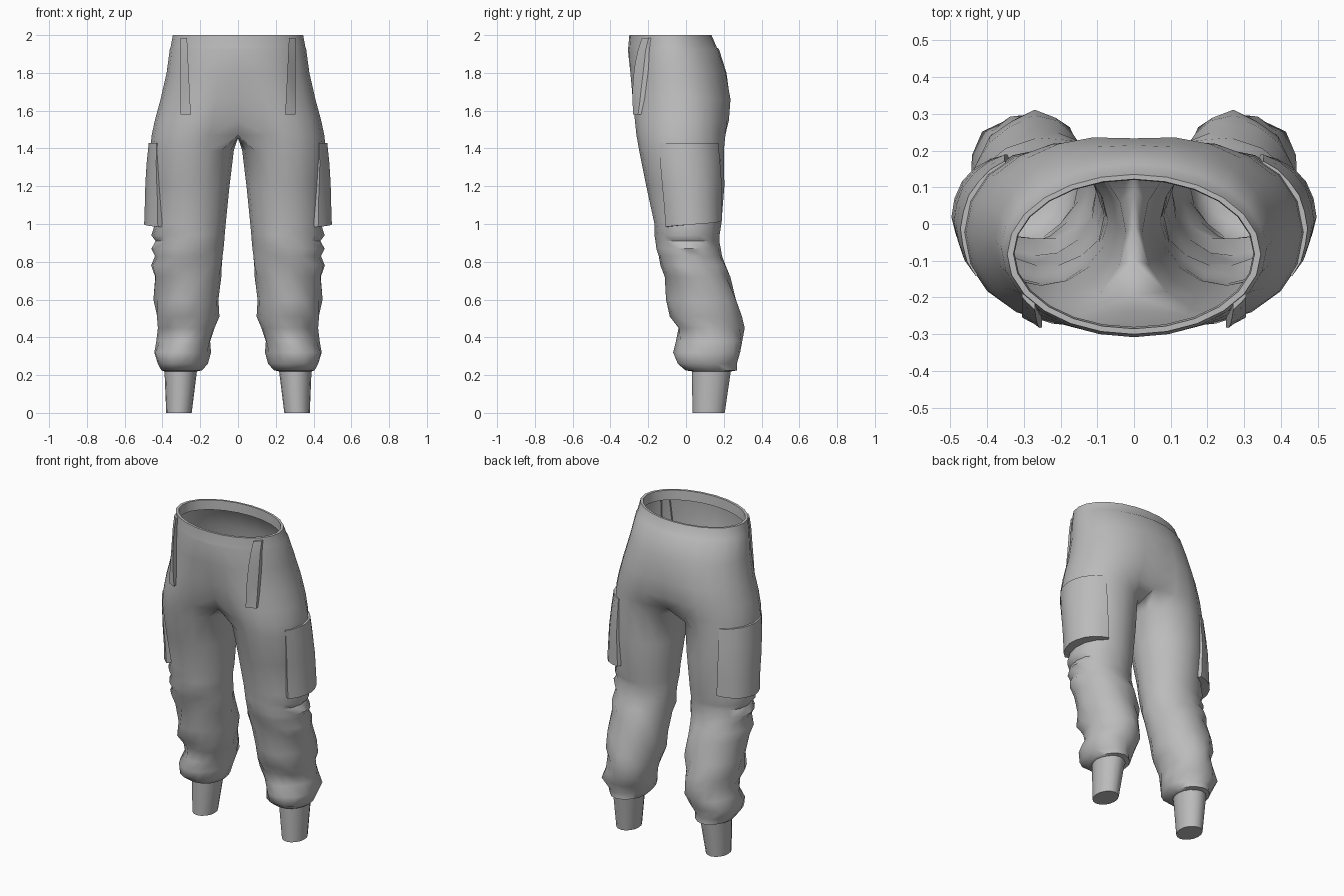
import bpy, bmesh
from math import sin, cos, pi, radians
from mathutils import Vector
from mathutils.bvhtree import BVHTree

cube = bpy.data.objects.get("Cube")
if cube:
    bpy.data.objects.remove(cube)

grey = bpy.data.materials.new("cloth grey")
grey.use_nodes = True
colour = (0.5, 0.5, 0.5, 1)
grey.diffuse_color = colour
grey.node_tree.nodes["Principled BSDF"].inputs["Base Color"].default_value = colour

HALF = 12    # segments around half of the hips
SIDES = 16   # segments around one leg


def finish(name, bm, angle=40):
    """Turn a half mesh into a mirrored, smooth-shaded object."""
    bmesh.ops.recalc_face_normals(bm, faces=bm.faces)
    mesh = bpy.data.meshes.new(name)
    bm.to_mesh(mesh)
    obj = bpy.data.objects.new(name, mesh)
    bpy.context.collection.objects.link(obj)
    mesh.materials.append(grey)
    mirror = obj.modifiers.new("mirror", 'MIRROR')
    mirror.use_clip = True
    bpy.ops.object.select_all(action='DESELECT')
    obj.select_set(True)
    bpy.context.view_layer.objects.active = obj
    bpy.ops.object.shade_smooth_by_angle(angle=radians(angle))
    return obj


def oval(j, inner, outer, front, back, ruffle=0, z=0):
    """Point j of a leg ring; point 0 is the inner front corner."""
    a = -pi / 4 + j * 2 * pi / SIDES
    r = 1 + ruffle * (sin(3 * a + 23 * z) + sin(5 * a - 31 * z))
    return Vector(((inner + outer) / 2 + r * (outer - inner) / 2 * sin(a),
                   (front + back) / 2 - r * (back - front) / 2 * cos(a), z))


def bridge(bm, low, high, closed):
    n = len(low)
    for j in range(n if closed else n - 1):
        k = (j + 1) % n
        bm.faces.new((low[j], low[k], high[k], high[j]))


# Hip rings: height, half width, front, back, blend towards the leg shape
hips = [
    (1.94, .325, -.28, .12, 0), (2, .328, -.285, .122, 0), (2, .345, -.3, .135, 0),
    (1.935, .357, -.306, .163, 0), (1.925, .361, -.308, .175, 0),
    (1.8, .378, -.305, .22, .15), (1.66, .41, -.295, .247, .35),
    (1.55, .44, -.285, .24, .65), (1.47, .457, -.265, .222, 1),
]
# Leg rings: height, inner, outer, front, back
legs = [
    (1.39, .022, .465, -.248, .2), (1.2, .045, .456, -.21, .203),
    (1.0, .065, .44, -.167, .187), (.94, .07, .458, -.165, .18),
    (.91, .074, .437, -.16, .178), (.87, .078, .46, -.157, .184),
    (.83, .082, .44, -.145, .19), (.78, .086, .46, -.135, .21),
    (.72, .09, .44, -.115, .232), (.6, .1, .444, -.098, .272),
    (.51, .108, .437, -.09, .292), (.45, .12, .42, -.05, .3),
    (.38, .14, .425, -.045, .306), (.32, .15, .45, -.06, .295),
    (.26, .165, .43, -.05, .262), (.225, .19, .405, -.005, .268),
    (.22, .215, .39, .03, .24),
]

# Trouser body: half hips, crotch strip, one leg
bm = bmesh.new()
previous = None
for z, width, front, back, blend in hips:
    ring = []
    for j in range(HALF + 1):
        a = pi * j / HALF
        p = Vector((width * sin(a), (front + back) / 2 - (back - front) / 2 * cos(a), z))
        p = p.lerp(oval(j, .012, width, front, back, 0, z), blend * (1 - .5 * j / HALF))
        if j in (0, HALF):
            p.x = 0
        ring.append(bm.verts.new(p))
    if previous:
        bridge(bm, previous, ring, False)
    previous = ring
start, end = previous[-1].co, previous[0].co
count = SIDES - HALF
for i in range(1, count):
    p = start.lerp(end, i / count)
    p.z -= .015 * sin(pi * i / count)
    previous.append(bm.verts.new(p))
for z, *box in legs:
    ruffle = .035 if .24 < z < .8 else .012 if z < 1 else 0
    ring = [bm.verts.new(oval(j, *box, ruffle, z)) for j in range(SIDES)]
    bridge(bm, previous, ring, True)
    previous = ring
surface = BVHTree.FromBMesh(bm)
finish("trousers", bm, 50)
bm.free()

# Narrow ankle cuffs, closed underneath
bm = bmesh.new()
top = [bm.verts.new(oval(j, .215, .39, .03, .24, 0, .24)) for j in range(SIDES)]
bottom = [bm.verts.new(oval(j, .245, .38, .035, .205)) for j in range(SIDES)]
bridge(bm, top, bottom, True)
bm.faces.new(bottom)
finish("ankle_cuff", bm)
bm.free()


def patch(name, columns, rows, ray, height):
    """Raised cloth panel: follows the trousers, with its border sunk in."""
    bm = bmesh.new()
    previous = None
    for r in range(-1, rows + 2):
        v = min(max(r / rows, 0), 1)
        line = []
        for c in range(-1, columns + 2):
            u = min(max(c / columns, 0), 1)
            origin, direction = ray(u, v)
            hit = surface.ray_cast(origin, direction)[0]
            sunk = r in (-1, rows + 1) or c in (-1, columns + 1)
            line.append(bm.verts.new(hit - direction * (-.01 if sunk else height(u, v))))
        if previous:
            bridge(bm, previous, line, False)
        previous = line
    bmesh.ops.remove_doubles(bm, verts=bm.verts, dist=.0001)
    finish(name, bm)
    bm.free()


# Cargo pocket on the outer thigh, sagging outwards at the bottom
def thigh_ray(u, v):
    a = radians(56 + 96 * u)
    out = Vector((sin(a), -cos(a), 0))
    centre = Vector((.25, -.02 + .03 * v, 1.43 - .43 * v + .03 * v * (u - .5)))
    return centre + out, -out


patch("cargo_pocket", 8, 4, thigh_ray,
      lambda u, v: (.014 + .046 * v) * (.4 + .6 * sin(pi * u)))


# Slanted hip pocket welt on the front
def front_ray(u, v):
    x = .27 - .02 * v + u * (.035 + .02 * v)
    return Vector((x, -1, 1.985 - .405 * v)), Vector((0, 1, 0))


patch("hip_pocket_welt", 3, 6, front_ray,
      lambda u, v: .008 + .03 * sin(pi * (.1 + .75 * v)) * (1 - .4 * u))
